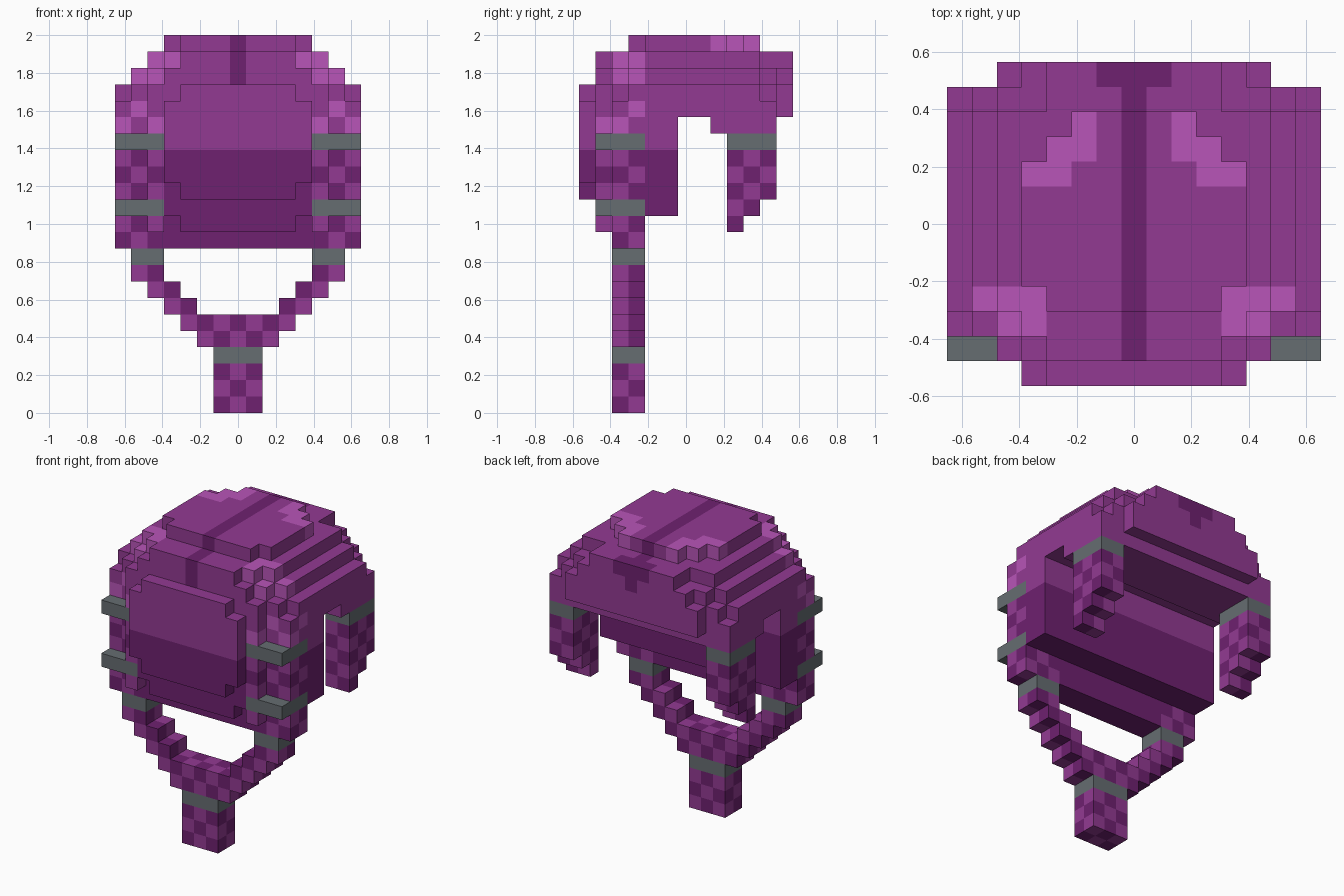
import bpy, bmesh
from mathutils import Vector

if "Cube" in bpy.data.objects:
    bpy.data.objects.remove(bpy.data.objects["Cube"])

S = 2 / 23          # cube size: the model is 15 x 13 x 23 cubes
cells = {}          # (i, j, k) -> part name; i = -7..7, j = 0..12, k = 0..22


def material(name, rgb):
    m = bpy.data.materials.new(name)
    m.diffuse_color = (*rgb, 1)
    m.use_nodes = True
    m.node_tree.nodes["Principled BSDF"].inputs["Base Color"].default_value = m.diffuse_color
    return m


PURPLE, DARK, BRIGHT, GREY = range(4)
mats = [material("purple", (0.288, 0.042, 0.288)),
        material("dark_purple", (0.156, 0.015, 0.162)),
        material("bright_purple", (0.479, 0.089, 0.479)),
        material("grey", (0.133, 0.153, 0.165))]


def row(part, half, j, k):
    """Centred row of cubes from -half to half."""
    for i in range(-half, half + 1):
        cells[i, j, k] = part


def pair(part, i0, i1, j0, j1, k0, k1):
    """Mirrored block of cubes, inclusive bounds."""
    for i in range(i0, i1 + 1):
        for j in range(j0, j1 + 1):
            for k in range(k0, k1 + 1):
                cells[i, j, k] = cells[-i, j, k] = part


# Helmet shell: underside height of each slice from front to back
bottom = {2: 10, 3: 10, 4: 12, 5: 12, 6: 18, 7: 18, 8: 17, 9: 17, 10: 17, 11: 17}
for j, k0 in bottom.items():
    for k in range(k0, 22):
        half = 7 - max(0, k - 19)
        if j == 2 and k > 18:
            half -= 1
        if j == 11 and k > 18:
            half = {19: 6, 20: 5, 21: 3}[k]
        row("shell", half, j, k)
for k in range(11, 22):                                  # front layer
    row("shell", {11: 3, 19: 5, 20: 4, 21: 3}.get(k, 4), 1, k)
for k, half in {18: 5, 19: 5, 20: 4, 21: 3}.items():     # back layer
    row("shell", half, 12, k)
for j in range(3, 11):                                   # crown
    row("shell", {3: 3, 9: 3, 10: 2}.get(j, 4), j, 22)

# Raised face plate
for k in range(13, 20):
    row("face_plate", 3 if k in (13, 19) else 4, 0, k)

# Side straps, in front and behind
pair("side_strap", 5, 7, 2, 3, 10, 18)
pair("side_strap", 5, 5, 1, 1, 11, 18)
for j in (9, 10, 11):
    pair("back_strap", 6, 7, j, j, j + 2, 15)

# Chin strap stepping down to the hanging end
for k, (i0, i1) in {8: (5, 6), 7: (4, 5), 6: (3, 4), 5: (0, 3), 4: (0, 2)}.items():
    pair("chin_strap", i0, i1, 2, 3, k, k)
pair("chin_strap", 0, 1, 2, 3, 0, 2)

# Grey bands around the straps
pair("band", 5, 7, 1, 3, 16, 16)
pair("band", 5, 7, 1, 3, 12, 12)
pair("band", 6, 7, 9, 11, 16, 16)
pair("band", 5, 6, 2, 3, 9, 9)
pair("band", 0, 1, 2, 3, 3, 3)


def colour(part, i, j, k):
    a = abs(i)
    odd = (a + max(j, 2) + k) % 2
    if part == "band":
        return GREY
    if part.endswith("strap"):
        if k >= 17:                                      # speckled shoulder
            return PURPLE if odd else BRIGHT
        return DARK if odd else PURPLE                   # checks
    if k <= 15:
        return DARK
    if part == "shell":
        if a == 0 and k >= 20:                           # centre stripe
            return DARK
        if j == 12 and k == 21 and a <= 1:               # stripe end
            return DARK
        if j in (2, 3) and k in (20, 21) and a >= 4:     # front highlights
            return BRIGHT
        if k == 22 and (a, j) in ((2, 10), (2, 9), (3, 9), (3, 8), (4, 8)):
            return BRIGHT
    return PURPLE


def build(part):
    """Skin the outside of one part's cubes, merging flat same-coloured faces."""
    bm = bmesh.new()
    verts = {}
    for (i, j, k), p in cells.items():
        if p != part:
            continue
        for axis in range(3):
            for sign in (-1, 1):
                n = [0, 0, 0]
                n[axis] = sign
                if (i + n[0], j + n[1], k + n[2]) in cells:
                    continue
                corners = []
                for u, v in ((0, 0), (1, 0), (1, 1), (0, 1)):
                    c = [i, j, k]
                    c[axis] += sign > 0
                    c[(axis + 1) % 3] += u
                    c[(axis + 2) % 3] += v
                    corners.append(tuple(c))
                if sign < 0:
                    corners.reverse()
                for c in corners:
                    if c not in verts:
                        verts[c] = bm.verts.new(Vector((c[0] - 0.5, c[1] - 6.5, c[2])) * S)
                quad = [verts[c] for c in corners]
                bm.faces.new(quad).material_index = colour(part, i, j, k)
    bmesh.ops.dissolve_limit(bm, angle_limit=0.01, verts=bm.verts, edges=bm.edges,
                             delimit={'MATERIAL'})
    mesh = bpy.data.meshes.new(part)
    bm.to_mesh(mesh)
    bm.free()
    for m in mats:
        mesh.materials.append(m)
    bpy.context.collection.objects.link(bpy.data.objects.new(part, mesh))


for name in ("shell", "face_plate", "side_strap", "back_strap", "chin_strap", "band"):
    build(name)
